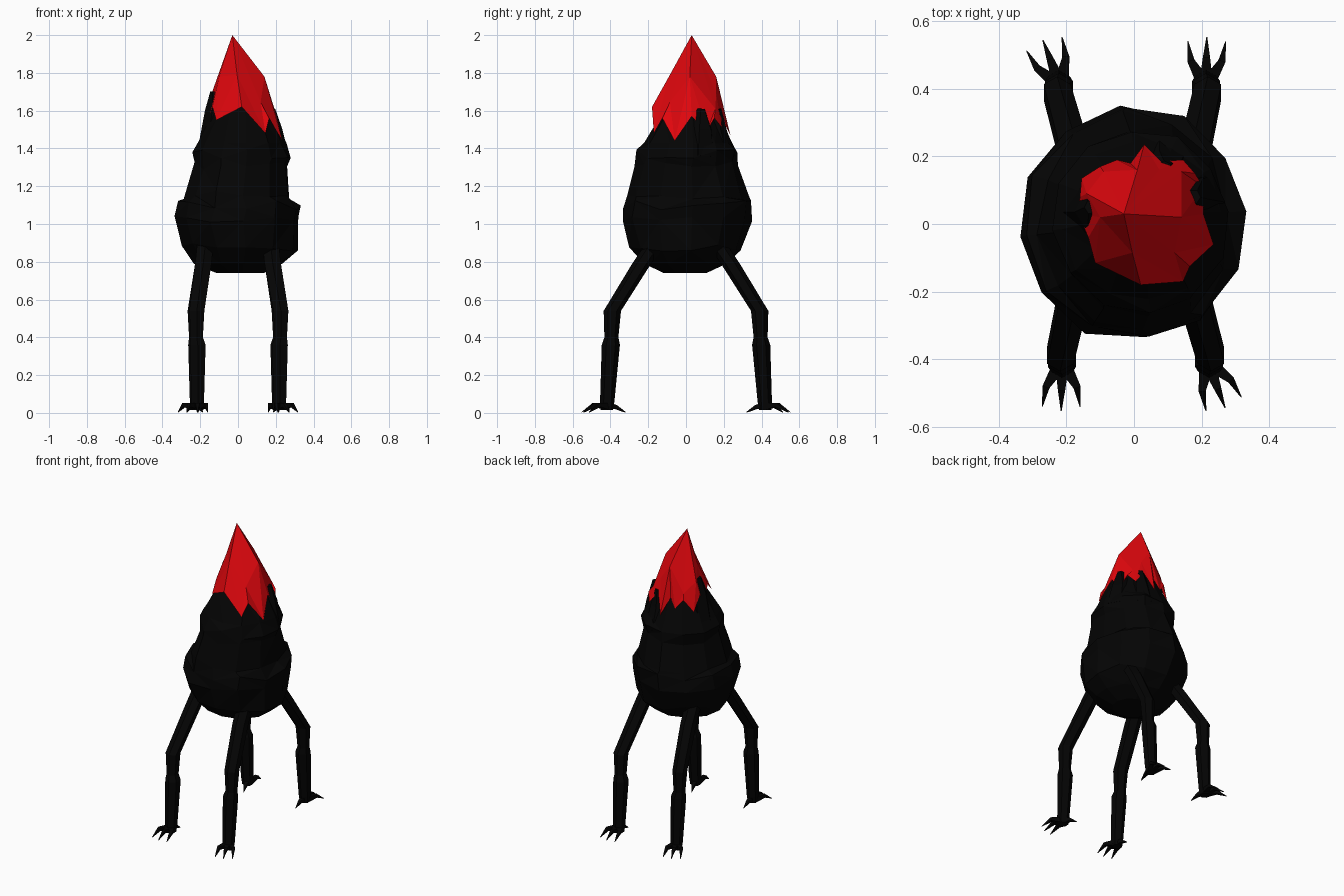
import bpy, bmesh, random
from math import sin, cos, pi, radians
from mathutils import Vector as V, Matrix

if "Cube" in bpy.data.objects:
    bpy.data.objects.remove(bpy.data.objects["Cube"])

random.seed(4)


def material(name, rgb):
    m = bpy.data.materials.new(name)
    m.diffuse_color = (*rgb, 1)
    m.use_nodes = True
    m.node_tree.nodes["Principled BSDF"].inputs["Base Color"].default_value = m.diffuse_color
    return m


BLACK = material("black_rock", (0.0012, 0.0012, 0.0012))
RED = material("red_crystal", (0.75, 0.002, 0.004))


def finish(bm, name, mat):
    bmesh.ops.recalc_face_normals(bm, faces=bm.faces)
    me = bpy.data.meshes.new(name)
    bm.to_mesh(me)
    bm.free()
    me.materials.append(mat)
    ob = bpy.data.objects.new(name, me)
    bpy.context.collection.objects.link(ob)
    return ob


def loft(bm, rings):
    """Skin equal-length point rings and cap both ends."""
    vs = [[bm.verts.new(p) for p in r] for r in rings]
    n = len(vs[0])
    for a, b in zip(vs, vs[1:]):
        for i in range(n):
            j = (i + 1) % n
            bm.faces.new((a[i], a[j], b[j], b[i]))
    bm.faces.new(vs[0][::-1])
    bm.faces.new(vs[-1])


def tube(bm, path, radii, n, axis=None):
    """Tapered n-sided tube along a path, rings square to axis."""
    path = [V(p) for p in path]
    q = V(axis or (path[-1] - path[0])).to_track_quat('Z', 'Y')
    loft(bm, [[c + q @ V((r * cos(2 * pi * (i + .5) / n), r * sin(2 * pi * (i + .5) / n), 0))
               for i in range(n)] for c, r in zip(path, radii)])


# Rocky body: z, x min, x max, y min, y max
RINGS = [(0.74, -.11, .14, -.12, .11), (0.79, -.23, .24, -.22, .21),
         (0.88, -.29, .31, -.30, .29), (1.03, -.34, .33, -.345, .34),
         (1.10, -.32, .34, -.335, .34), (1.15, -.285, .28, -.32, .325),
         (1.31, -.235, .265, -.265, .27), (1.37, -.24, .28, -.255, .275),
         (1.43, -.21, .25, -.23, .25), (1.56, -.145, .19, -.145, .18),
         (1.70, -.08, .11, -.06, .11)]
bm = bmesh.new()
rings = []
for z, x0, x1, y0, y1 in RINGS:
    ring = []
    for k in range(12):
        a = 2 * pi * (k + .2) / 12
        s = 1 + random.uniform(-.03, .035)
        dz = random.uniform(-.025, .025) if 0.8 < z < 1.4 else 0
        ring.append(V(((x0 + x1) / 2 + s * (x1 - x0) / 2 * cos(a),
                       (y0 + y1) / 2 + s * (y1 - y0) / 2 * sin(a), z + dz)))
    rings.append(ring)
loft(bm, rings)
# Broad shards gripping the crystal
for base, mid, tip in [((-.13, .04, 1.36), (-.105, .04, 1.6), (-.125, .05, 1.70)),
                       ((.18, .07, 1.36), (.165, .075, 1.5), (.175, .08, 1.61)),
                       ((.08, .17, 1.36), (.08, .145, 1.5), (.09, .165, 1.61))]:
    tube(bm, (base, mid, tip), (.09, .07, .022), 6)
bmesh.ops.triangulate(bm, faces=bm.faces)
finish(bm, "rock_body", BLACK)

# Crystal tip: apex, shoulder ring, jagged lower edge
MID = [(.14, .02, 1.78), (.14, .155, 1.61), (.075, .16, 1.69), (.01, .16, 1.78),
       (-.09, .155, 1.62), (-.14, .09, 1.69), (-.10, .02, 1.78), (-.005, -.085, 1.79),
       (.12, -.085, 1.645)]
LOW = [(.205, .03, 1.57), (.205, .11, 1.49), (.18, .15, 1.56), (.145, .19, 1.51),
       (.08, .185, 1.60), (.03, .235, 1.47), (-.01, .18, 1.58), (-.05, .19, 1.52),
       (-.10, .17, 1.58), (-.155, .135, 1.50), (-.16, .08, 1.60), (-.165, .03, 1.54),
       (-.135, -.04, 1.62), (-.115, -.115, 1.55), (.02, -.18, 1.62), (.145, -.17, 1.48),
       (.165, -.125, 1.56), (.235, -.06, 1.44)]
bm = bmesh.new()
apex = bm.verts.new((-.03, .03, 2))
mid = [bm.verts.new(p) for p in MID]
low = [bm.verts.new(p) for p in LOW]
for i in range(9):
    m, m2 = mid[i], mid[(i + 1) % 9]
    l0, l1, l2 = low[2 * i], low[2 * i + 1], low[(2 * i + 2) % 18]
    for f in ((apex, m, m2), (m, l0, l1), (m, l1, m2), (m2, l1, l2)):
        bm.faces.new(f)
finish(bm, "crystal_tip", RED)


# Legs: hip, knee collar, shin, and a clawed foot
def leg(name, side, hip_x, foot_x, yaw, turn):
    bm = bmesh.new()
    knee_x = foot_x + .005
    tube(bm, [(side * hip_x, -.16, .90), (side * (hip_x + .012), -.235, .79),
              (side * knee_x, -.39, .54), (side * knee_x, -.395, .40),
              (side * foot_x, -.398, .36), (side * foot_x, -.417, .06),
              (side * foot_x, -.42, .015)],
         (.05, .05, .046, .037, .048, .038, .033), 6, (0, 0, 1))
    rot = Matrix.Translation((side * foot_x, -.42, 0)) @ Matrix.Rotation(side * yaw, 4, 'Z')
    claws = [[(s * .015, -.01, .035), (s * .045, -.06, .042), (s * .056, -.12, .004)]
             for s in (-1, 1)]
    claws += [[(0, -.01, .035), (0, -.07, .042), (0, -.132, .004)],
              [(0, .01, .035), (0, .05, .032), (0, .10, .004)]]
    for c in claws:
        tube(bm, [rot @ V(p) for p in c], (.026, .015, .002), 4)
    bm.transform(Matrix.Rotation(turn, 4, 'Z'))
    finish(bm, name, BLACK)


for end, turn in (("front", 0), ("back", pi)):
    a, b = ("right", "left") if end == "front" else ("left", "right")
    leg(f"{end}_{a}_leg", 1, .172, .222, radians(21), turn)
    leg(f"{end}_{b}_leg", -1, .172, .213, radians(1), turn)
